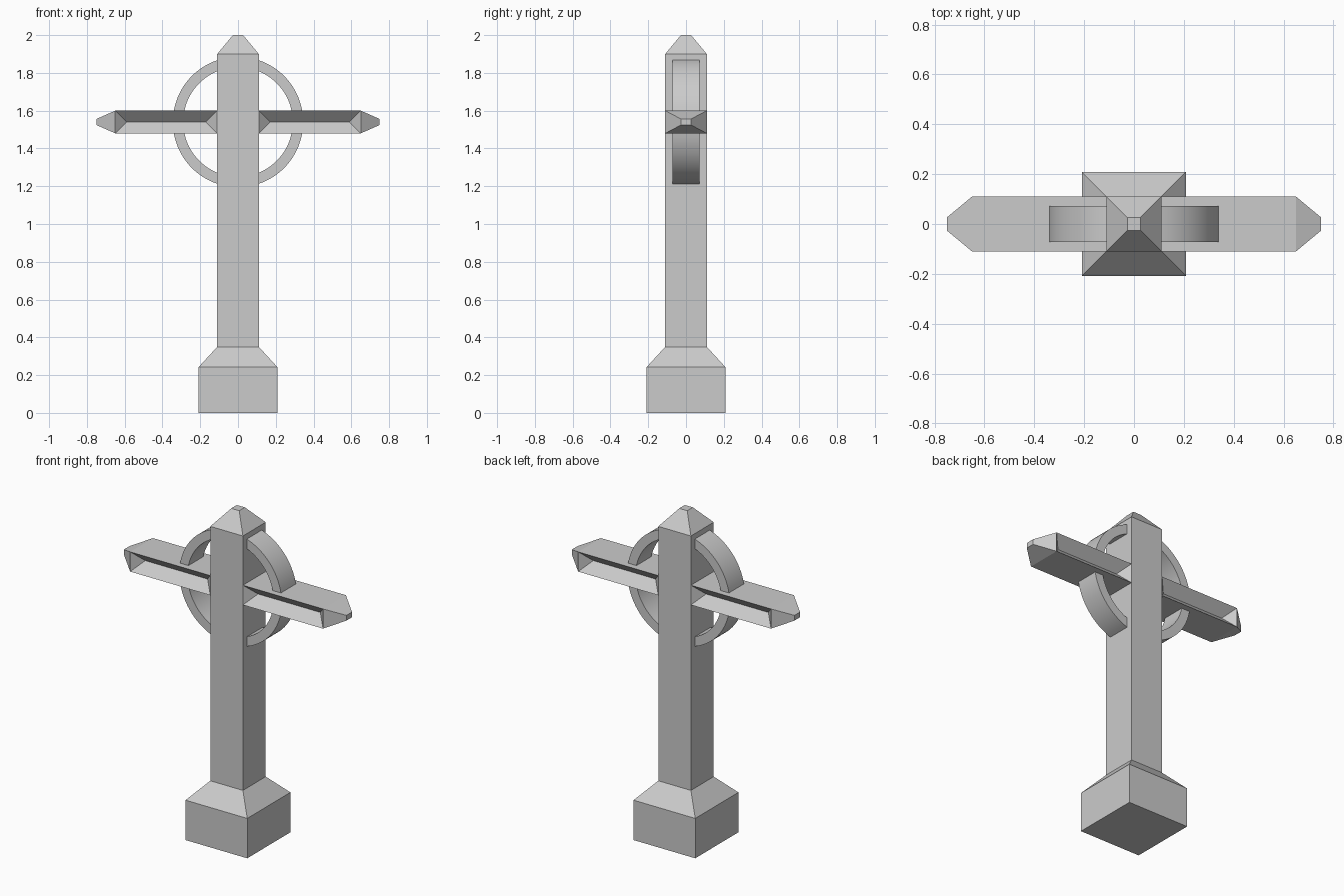
import bpy, bmesh, math

if "Cube" in bpy.data.objects:
    bpy.data.objects.remove(bpy.data.objects["Cube"])

ARM_Z = 1.54      # height of the arm axis and ring centre
HALF = 0.11       # half width of shaft and arm depth
ARM_H = 0.06      # half height of arm


def finish(name, bm, loc=(0, 0, 0), mirror=None):
    bmesh.ops.recalc_face_normals(bm, faces=bm.faces[:])
    mesh = bpy.data.meshes.new(name)
    bm.to_mesh(mesh)
    bm.free()
    ob = bpy.data.objects.new(name, mesh)
    bpy.context.collection.objects.link(ob)
    ob.location = loc
    if mirror:
        mod = ob.modifiers.new("Mirror", 'MIRROR')
        mod.use_axis = mirror
        mod.use_mirror_merge = False
    return ob


def loft(bm, rings):
    """Join successive vertex rings into a capped skin."""
    loops = [[bm.verts.new(p) for p in r] for r in rings]
    n = len(loops[0])
    for a, b in zip(loops, loops[1:]):
        for i in range(n):
            j = (i + 1) % n
            bm.faces.new((a[i], a[j], b[j], b[i]))
    bm.faces.new(loops[0])
    bm.faces.new(loops[-1])
    return loops


def square_stack(name, levels):
    bm = bmesh.new()
    loft(bm, [[(-h, -h, z), (h, -h, z), (h, h, z), (-h, h, z)] for h, z in levels])
    return finish(name, bm)


# Plinth with sloped shoulder, and shaft with pyramid cap
square_stack("plinth", [(0.208, 0), (0.208, 0.243), (HALF, 0.35)])
square_stack("shaft", [(HALF, 0.34), (HALF, 1.9), (0.027, 2.0)])

# Cross arms: tapered tip, hipped V-groove sunk into front and back
bm = bmesh.new()
sections = [(HALF, HALF, ARM_H), (0.65, HALF, ARM_H), (0.75, 0.027, 0.016)]
a, b, tip = loft(bm, [[(x, -y, -z), (x, y, -z), (x, y, z), (x, -y, z)]
                      for x, y, z in sections])
for side, (lo, hi) in ((-1, (0, 3)), (1, (1, 2))):
    corners = (a[lo], b[lo], b[hi], a[hi])
    panel = next(f for f in a[lo].link_faces if set(f.verts) == set(corners))
    bm.faces.remove(panel)
    r0 = bm.verts.new((HALF + 0.06, side * 0.05, 0))
    r1 = bm.verts.new((0.59, side * 0.05, 0))
    bm.faces.new((a[lo], b[lo], r1, r0))
    bm.faces.new((a[hi], b[hi], r1, r0))
    bm.faces.new((a[lo], a[hi], r0))
    bm.faces.new((b[lo], b[hi], r1))
finish("cross_arms", bm, (0, 0, ARM_Z), (True, False, False))

# Ring: one quarter arc between arm and shaft, mirrored to four
bm = bmesh.new()
N = 16
rings = []
for i in range(N + 1):
    ring = []
    for r, y in ((0.345, -0.072), (0.345, 0.072), (0.29, 0.072), (0.29, -0.072)):
        start, end = math.asin(ARM_H / r), math.acos(HALF / r)
        t = start + (end - start) * i / N
        ring.append((r * math.cos(t), y, r * math.sin(t)))
    rings.append(ring)
loft(bm, rings)
ring_ob = finish("ring", bm, (0, 0, ARM_Z), (True, False, True))
bpy.context.view_layer.objects.active = ring_ob
ring_ob.select_set(True)
bpy.ops.object.shade_smooth_by_angle(angle=math.radians(30))
